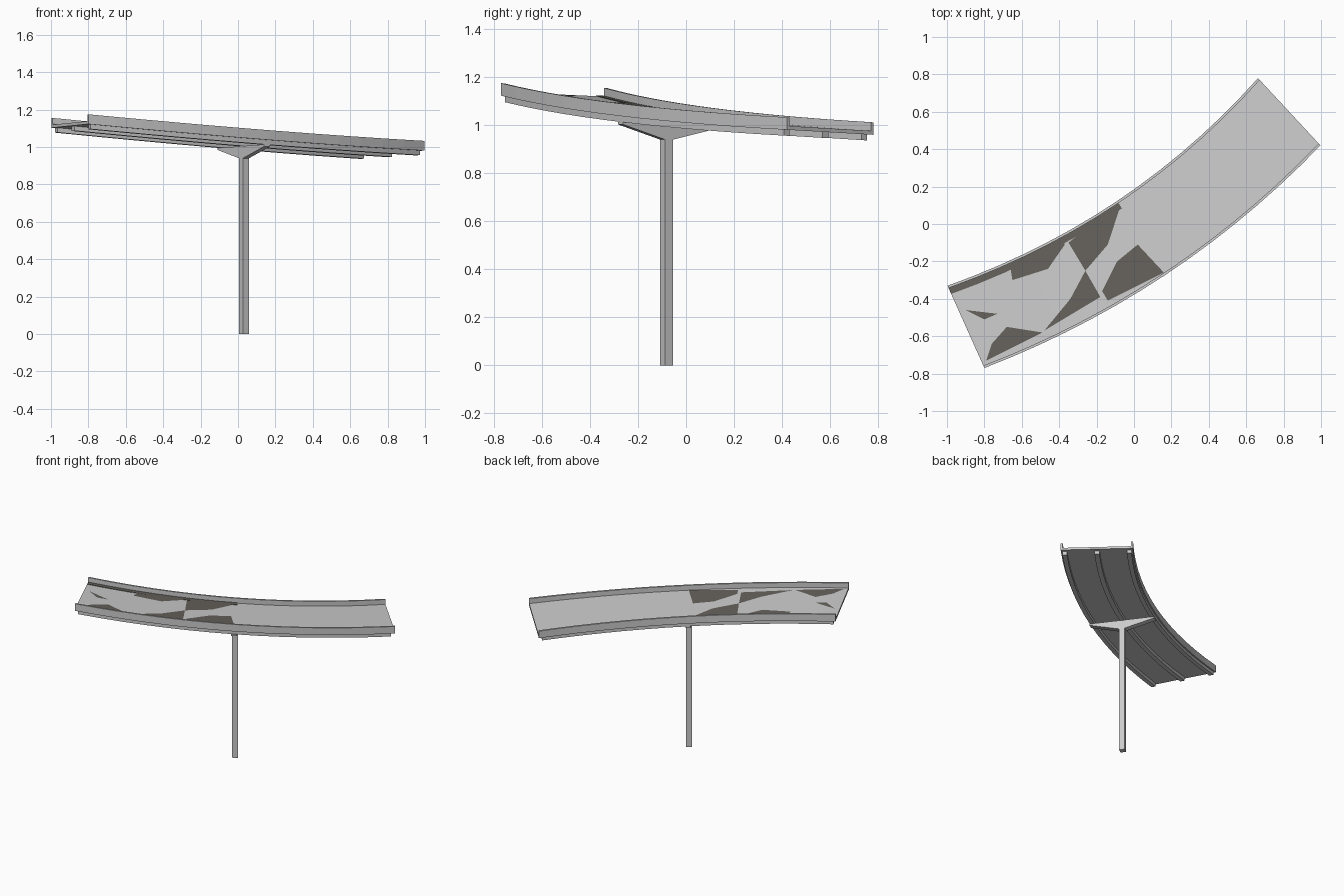
import bpy, bmesh
from mathutils import Vector

if "Cube" in bpy.data.objects:
    bpy.data.objects.remove(bpy.data.objects["Cube"])

# Top edges of the banked road as quadratic curves: start, control, end
NORTH = [Vector(p) for p in ((-0.997, -0.33, 1.155), (-0.013, 0.021, 1.057), (0.663, 0.78, 1.012))]
SOUTH = [Vector(p) for p in ((-0.80, -0.77, 1.175), (0.2345, -0.371, 1.076), (0.997, 0.42, 1.033))]


def bez(c, t):
    return c[0] * (1 - t) ** 2 + c[1] * 2 * t * (1 - t) + c[2] * t * t


def road(t, v, h):
    """Point on the road: t along, v across (0 north, 1 south), h above the rail top."""
    return bez(NORTH, t).lerp(bez(SOUTH, t), v) + Vector((0, 0, h))


def make(name, verts, faces, mat=None):
    me = bpy.data.meshes.new(name)
    me.from_pydata(verts, [], faces)
    bm = bmesh.new()
    bm.from_mesh(me)
    bmesh.ops.recalc_face_normals(bm, faces=bm.faces)
    bm.to_mesh(me)
    bm.free()
    ob = bpy.data.objects.new(name, me)
    bpy.context.collection.objects.link(ob)
    if mat:
        me.materials.append(mat)
    return ob


def sweep(name, v0, v1, h0, h1, t0=0.0, t1=1.0, n=14, mat=None):
    """Rectangular section swept along the road."""
    prof = [(v0, h0), (v1, h0), (v1, h1), (v0, h1)]
    verts = [road(t0 + (t1 - t0) * i / n, v, h) for i in range(n + 1) for v, h in prof]
    faces = [(4 * i + k, 4 * i + (k + 1) % 4, 4 * i + 4 + (k + 1) % 4, 4 * i + 4 + k)
             for i in range(n) for k in range(4)]
    faces += [(3, 2, 1, 0), tuple(4 * n + k for k in range(4))]
    return make(name, verts, faces, mat)


dark = bpy.data.materials.new("dark_asphalt")
dark.diffuse_color = (0.13, 0.12, 0.105, 1)
dark.use_nodes = True
dark.node_tree.nodes["Principled BSDF"].inputs["Base Color"].default_value = dark.diffuse_color

# Deck, kerbs and underside beams
sweep("deck", 0.01, 0.99, -0.052, -0.036)
for side, a, b in (("north", 0.0, 0.028), ("south", 0.972, 1.0)):
    sweep(side + "_kerb", a, b, -0.052, 0.0)
for side, a, b in (("north", 0.02, 0.085), ("centre", 0.465, 0.535), ("south", 0.915, 0.98)):
    sweep(side + "_beam", a, b, -0.077, -0.05, 0.008, 0.988)

# Dark worn areas on the lower half of the deck, outlined in plan
PATCHES = [
    [(-.30, -.06), (-.10, .11), (-.075, .09), (-.14, -.11), (-.26, -.25), (-.35, -.10)],
    [(-.66, -.24), (-.38, -.08), (-.37, -.11), (-.46, -.24), (-.65, -.30)],
    [(.02, -.11), (.16, -.26), (-.14, -.41), (-.17, -.36), (-.09, -.20)],
    [(-.26, -.25), (-.18, -.39), (-.48, -.57), (-.34, -.40)],
    [(-.68, -.55), (-.49, -.58), (-.79, -.73), (-.76, -.64)],
    [(-.90, -.46), (-.73, -.48), (-.80, -.51)],
]
GRID = [(i / 100, j / 50) for i in range(61) for j in range(51)]


def on_deck(x, y):
    def dist(tv):
        p = road(tv[0], tv[1], 0)
        return (p.x - x) ** 2 + (p.y - y) ** 2
    t, v = min(GRID, key=dist)
    return (x, y, road(t, v, -0.033).z)


for i, pts in enumerate(PATCHES):
    make("worn_patch_%d" % (i + 1), [on_deck(*p) for p in pts], [tuple(range(len(pts)))], dark)
# Dark gutter along the inside of the north kerb
sweep("north_gutter", 0.028, 0.10, -0.04, -0.033, 0.0, 0.5, 7, dark)

# Square pillar turned to the road, with a flared bracket on top
mid = Vector((0.032, -0.081, 0))
across = (bez(SOUTH, 0.5) - bez(NORTH, 0.5)).to_2d().normalized().to_3d()
along = Vector((-across.y, across.x, 0))


def prism(name, outline, half):
    """Outline in (across, z), thickened along the road."""
    n = len(outline)
    verts = [mid + across * a + along * s * half + Vector((0, 0, z))
             for s in (-1, 1) for a, z in outline]
    faces = [tuple(range(n)), tuple(range(n, 2 * n))]
    faces += [(k, (k + 1) % n, n + (k + 1) % n, n + k) for k in range(n)]
    return make(name, verts, faces)


prism("pillar", [(-0.0195, 0), (0.0195, 0), (0.0195, 0.95), (-0.0195, 0.95)], 0.0195)
prism("bracket", [(-0.0195, 0.94), (0.0195, 0.94), (0.228, 1.003), (0.228, 1.014),
                  (-0.228, 0.995), (-0.228, 0.984)], 0.0195)
